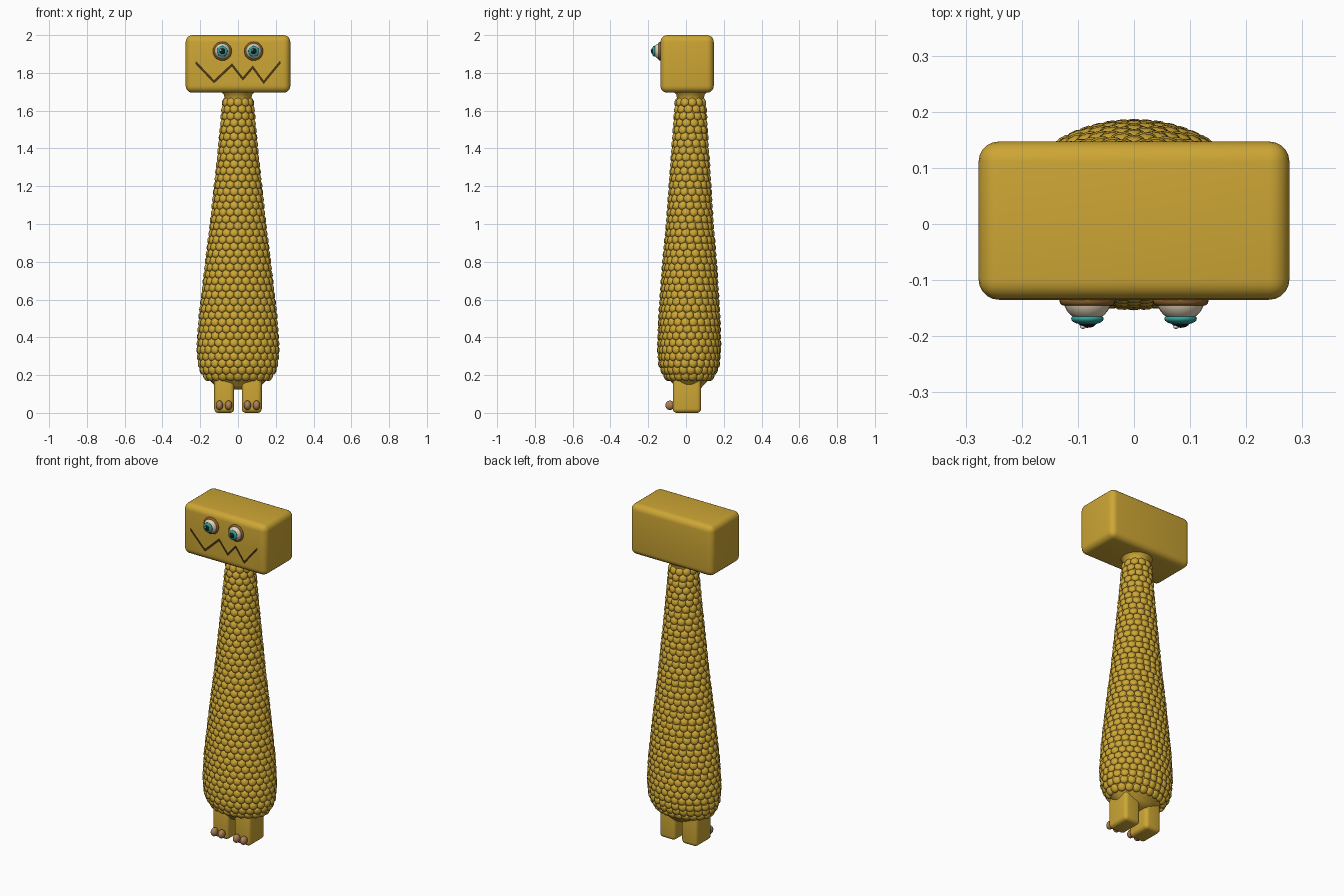
import bpy, bmesh, math
from mathutils import Matrix, Vector

if "Cube" in bpy.data.objects:
    bpy.data.objects.remove(bpy.data.objects["Cube"], do_unlink=True)


def material(name, r, g, b):
    m = bpy.data.materials.new(name)
    m.use_nodes = True
    m.diffuse_color = (r, g, b, 1)
    m.node_tree.nodes["Principled BSDF"].inputs["Base Color"].default_value = (r, g, b, 1)
    return m


YELLOW = material("mustard yellow", 0.61, 0.38, 0.035)
TAN = material("toe tan", 0.42, 0.22, 0.09)
BROWN = material("eyelid brown", 0.26, 0.12, 0.025)
CREAM = material("eye cream", 0.75, 0.63, 0.46)
TEAL = material("iris teal", 0.03, 0.36, 0.32)
BLACK = material("pupil black", 0.01, 0.01, 0.012)
WHITE = material("eye glint", 0.85, 0.82, 0.75)
DARK = material("mouth line brown", 0.07, 0.04, 0.008)


def finish(bm, name, *mats, angle=60):
    """Turn a bmesh into a named, smooth shaded object."""
    bmesh.ops.recalc_face_normals(bm, faces=bm.faces)
    mesh = bpy.data.meshes.new(name)
    bm.to_mesh(mesh)
    bm.free()
    for m in mats:
        mesh.materials.append(m)
    ob = bpy.data.objects.new(name, mesh)
    bpy.context.collection.objects.link(ob)
    smooth(ob, angle)
    return ob


def smooth(ob, angle):
    bpy.ops.object.select_all(action='DESELECT')
    ob.select_set(True)
    bpy.context.view_layer.objects.active = ob
    bpy.ops.object.shade_smooth_by_angle(angle=math.radians(angle))


def ellipsoid(name, centre, radii, mat):
    bm = bmesh.new()
    bmesh.ops.create_uvsphere(bm, u_segments=24, v_segments=14, radius=1,
                              matrix=Matrix.LocRotScale(centre, None, radii))
    return finish(bm, name, mat)


def rounded_box(name, low, high, radius, *mats):
    low, high = Vector(low), Vector(high)
    bm = bmesh.new()
    bmesh.ops.create_cube(bm, size=1, matrix=Matrix.LocRotScale((low + high) / 2, None, high - low))
    bmesh.ops.bevel(bm, geom=bm.edges[:], offset=radius, segments=5, profile=0.5, affect='EDGES')
    return finish(bm, name, *mats)


# Body outline: height, half width, half depth
OUTLINE = [(0.17, 0.165, 0.115), (0.2, 0.193, 0.14), (0.25, 0.213, 0.162), (0.34, 0.22, 0.17),
           (0.5, 0.21, 0.165), (0.8, 0.175, 0.145), (1.0, 0.15, 0.127), (1.4, 0.107, 0.1),
           (1.66, 0.083, 0.083)]


def body_size(z):
    for a, b in zip(OUTLINE, OUTLINE[1:]):
        if z <= b[0]:
            t = (z - a[0]) / (b[0] - a[0])
            return a[1] + t * (b[1] - a[1]), a[2] + t * (b[2] - a[2])
    return OUTLINE[-1][1:]


def body_y(z):
    return 0.015 + 0.005 * z


# Smooth skin under the scales, from the hips to the flared neck
SKIN = 0.013
rings = [(0.125, 0.1, 0.06), (0.145, 0.122, 0.075), (0.165, 0.142, 0.095)]
rings += [(z, hx - SKIN, hy - SKIN) for z, hx, hy in OUTLINE[1:]]
rings += [(1.685, 0.075, 0.075), (1.7, 0.09, 0.09), (1.72, 0.1, 0.1)]
bm = bmesh.new()
N = 40
loops = []
for z, hx, hy in rings:
    loops.append([bm.verts.new((hx * math.cos(i * math.tau / N),
                                body_y(z) + hy * math.sin(i * math.tau / N), z)) for i in range(N)])
for a, b in zip(loops, loops[1:]):
    for i in range(N):
        j = (i + 1) % N
        bm.faces.new((a[i], a[j], b[j], b[i]))
bm.faces.new(loops[0])
bm.faces.new(loops[-1])
finish(bm, "body_skin", YELLOW)

# Staggered rows of overlapping scales
bm = bmesh.new()
ROWS, FIRST, LAST, PITCH, FINE = 41, 0.19, 1.645, 0.042, 400
for row in range(ROWS):
    z = FIRST + (LAST - FIRST) * row / (ROWS - 1)
    hx, hy = (h - SKIN for h in body_size(z))
    wide_up, _ = body_size(z + 0.01)
    wide_down, _ = body_size(max(z - 0.01, FIRST - 0.02))
    lean = math.atan2(wide_down - wide_up, 0.02)
    # walk round the ellipse so the scales are evenly spaced
    steps = [0.0]
    for k in range(FINE):
        t = (k + 0.5) * math.tau / FINE
        steps.append(steps[-1] + math.hypot(hx * math.cos(t), hy * math.sin(t)) * math.tau / FINE)
    count = round(steps[-1] / PITCH)
    k = 0
    for s in range(count):
        target = (s + 0.5 * (row % 2)) / count * steps[-1]
        while steps[k + 1] < target:
            k += 1
        t = (k + (target - steps[k]) / (steps[k + 1] - steps[k])) * math.tau / FINE
        place = Vector((hx * math.sin(t), body_y(z) - hy * math.cos(t), z))
        out = Vector((math.sin(t) / hx, -math.cos(t) / hy, 0)).normalized()
        side = Vector((0, 0, 1)).cross(out)
        turn = Matrix((side, out, (0, 0, 1))).transposed().to_4x4()
        # tip the lower end outwards so each row laps over the one below
        tip = Matrix.Rotation(lean + 0.2, 4, 'X')
        size = Matrix.Diagonal((0.0235, 0.014, 0.0245, 1))
        bmesh.ops.create_icosphere(bm, subdivisions=2, radius=1,
                                   matrix=Matrix.Translation(place) @ turn @ tip @ size)
finish(bm, "body_scales", YELLOW, angle=80)

# Legs and toes
for label, sx in (("left", 1), ("right", -1)):
    rounded_box(label + "_leg", (sx * 0.073 - 0.053, -0.07, 0), (sx * 0.073 + 0.053, 0.08, 0.2),
                0.022, YELLOW)
    for n, x in (("inner", 0.05), ("outer", 0.098)):
        ellipsoid(f"{label}_{n}_toe", (sx * x, -0.085, 0.04), (0.019, 0.024, 0.025), TAN)

# Head with an engraved zigzag mouth
head = rounded_box("head", (-0.277, -0.135, 1.695), (0.277, 0.147, 2.0), 0.036, YELLOW, DARK)
ZIGZAG = [(-0.222, 1.853), (-0.127, 1.753), (-0.032, 1.842), (0.026, 1.768),
          (0.078, 1.83), (0.136, 1.75), (0.222, 1.855)]
bm = bmesh.new()
pairs = [[bm.verts.new((x, -0.16, z + d)) for d in (-0.006, 0.006)] for x, z in ZIGZAG]
strip = [bm.faces.new((a[0], b[0], b[1], a[1])) for a, b in zip(pairs, pairs[1:])]
solid = bmesh.ops.extrude_face_region(bm, geom=strip, use_keep_orig=True)
bmesh.ops.translate(bm, vec=(0, 0.034, 0),
                    verts=[g for g in solid["geom"] if isinstance(g, bmesh.types.BMVert)])
for f in bm.faces:
    f.material_index = 1
cutter = finish(bm, "mouth_cutter", YELLOW, DARK)
cutter.hide_render = True
cut = head.modifiers.new("mouth", 'BOOLEAN')
cut.operation = 'DIFFERENCE'
cut.solver = 'EXACT'
cut.object = cutter
bpy.context.view_layer.objects.active = head
bpy.ops.object.modifier_apply(modifier=cut.name)
bpy.data.objects.remove(cutter, do_unlink=True)
smooth(head, 40)

# Eyes: lid ring, ball, iris, pupil and glint
EYE_Z = 1.915
for label, x in (("left", 0.083), ("right", -0.083)):
    bpy.ops.mesh.primitive_torus_add(location=(x, -0.137, EYE_Z), rotation=(math.pi / 2, 0, 0),
                                     major_radius=0.041, minor_radius=0.009,
                                     major_segments=32, minor_segments=10)
    lid = bpy.context.object
    lid.name = label + "_eyelid"
    lid.data.materials.append(BROWN)
    smooth(lid, 60)
    ellipsoid(label + "_eyeball", (x, -0.137, EYE_Z), (0.042, 0.036, 0.042), CREAM)
    ellipsoid(label + "_iris", (x, -0.169, EYE_Z), (0.029, 0.011, 0.029), TEAL)
    ellipsoid(label + "_pupil", (x, -0.176, EYE_Z), (0.016, 0.009, 0.016), BLACK)
    ellipsoid(label + "_glint", (x - 0.008, -0.183, EYE_Z + 0.005), (0.005, 0.004, 0.005), WHITE)
